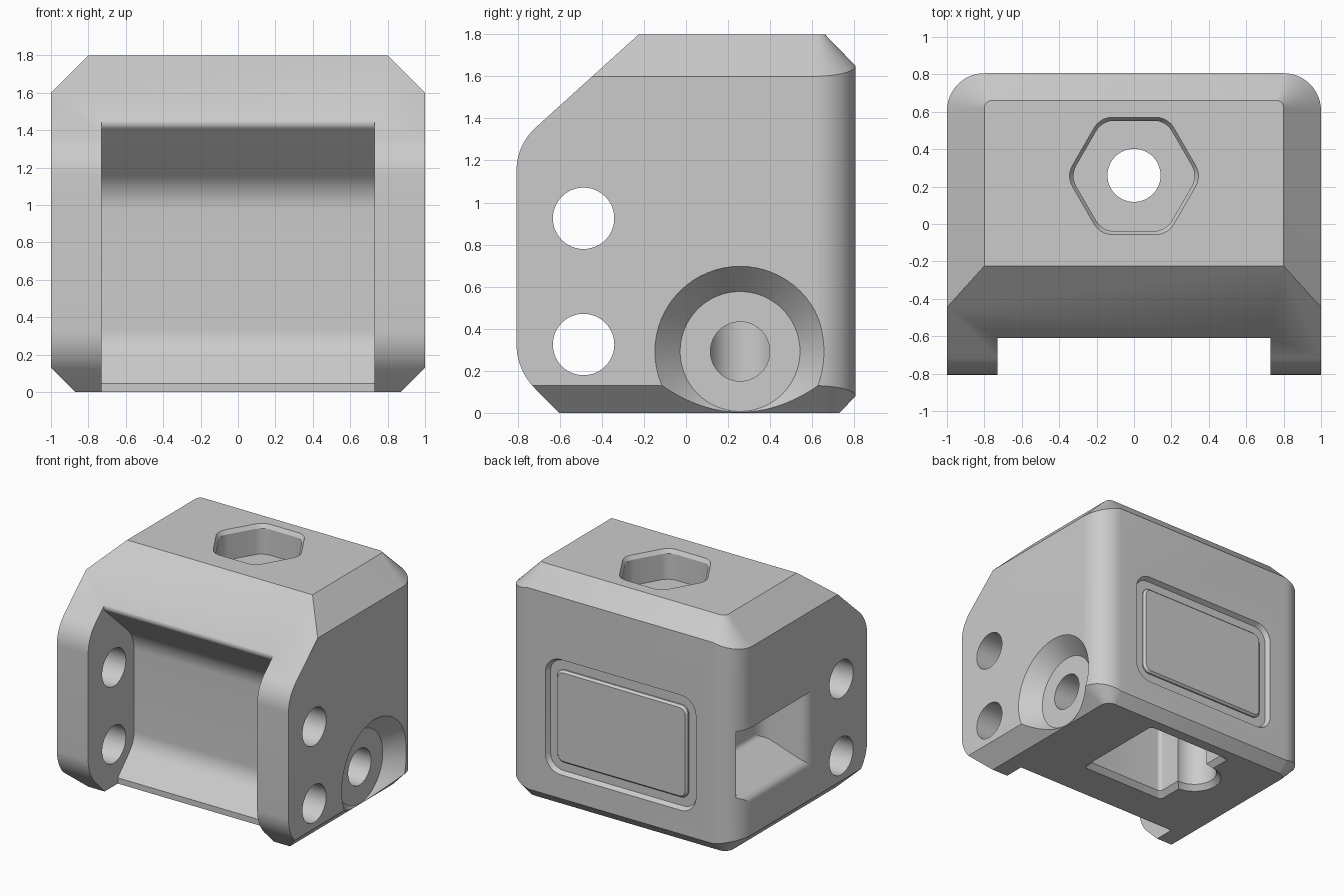
import bpy, bmesh, math
from mathutils import Vector

if "Cube" in bpy.data.objects:
    bpy.data.objects.remove(bpy.data.objects["Cube"])

grey = bpy.data.materials.new("plain grey")
grey.diffuse_color = (0.6, 0.6, 0.6, 1)
grey.use_nodes = True
grey.node_tree.nodes["Principled BSDF"].inputs["Base Color"].default_value = grey.diffuse_color


def loft(name, rings):
    """Closed solid through rings of equal point count."""
    bm = bmesh.new()
    vs = [[bm.verts.new(p) for p in r] for r in rings]
    n = len(vs[0])
    for a, b in zip(vs, vs[1:]):
        for i in range(n):
            j = (i + 1) % n
            bm.faces.new((a[i], a[j], b[j], b[i]))
    bm.faces.new(vs[0][::-1])
    bm.faces.new(vs[-1])
    bmesh.ops.recalc_face_normals(bm, faces=bm.faces)
    me = bpy.data.meshes.new(name)
    bm.to_mesh(me)
    bm.free()
    me.materials.append(grey)
    ob = bpy.data.objects.new(name, me)
    bpy.context.collection.objects.link(ob)
    return ob


def place(pts, axis, d):
    """Put a 2D outline at distance d along an axis."""
    if axis == 'X':
        return [(d, u, v) for u, v in pts]
    if axis == 'Y':
        return [(u, d, v) for u, v in pts]
    return [(u, v, d) for u, v in pts]


def prism(name, pts, axis, a, b):
    return loft(name, [place(pts, axis, a), place(pts, axis, b)])


def rounded(corners, steps=8):
    """Outline from (u, v, radius) corners."""
    out, n = [], len(corners)
    for i, (u, v, r) in enumerate(corners):
        p = Vector((u, v))
        if r == 0:
            out.append((u, v))
            continue
        d1 = (Vector(corners[i - 1][:2]) - p).normalized()
        d2 = (Vector(corners[(i + 1) % n][:2]) - p).normalized()
        half = d1.angle(d2) / 2
        c = p + (d1 + d2).normalized() * (r / math.sin(half))
        t = r / math.tan(half)
        s, e = p + d1 * t - c, p + d2 * t - c
        sweep = s.angle_signed(e)
        for k in range(steps + 1):
            w = -sweep * k / steps
            out.append((c.x + s.x * math.cos(w) - s.y * math.sin(w),
                        c.y + s.x * math.sin(w) + s.y * math.cos(w)))
    return out


def circle(u, v, r, n=48):
    return [(u + r * math.cos(2 * math.pi * i / n),
             v + r * math.sin(2 * math.pi * i / n)) for i in range(n)]


def rect(u0, u1, v0, v1, r):
    return rounded([(u0, v0, r), (u1, v0, r), (u1, v1, r), (u0, v1, r)])


def combine(target, tool, op='DIFFERENCE'):
    mod = target.modifiers.new("cut", 'BOOLEAN')
    mod.operation, mod.solver, mod.object = op, 'EXACT', tool
    bpy.context.view_layer.objects.active = target
    bpy.ops.object.modifier_apply(modifier=mod.name)
    bpy.data.objects.remove(tool)


def body_ring(w, back, r, z_side, z_back, n=12):
    """Horizontal outline with rounded rear corners."""
    pts = [(-w, -1, z_side), (w, -1, z_side)]
    arc = []
    for k in range(n + 1):
        a = math.pi / 2 * k / n
        z = z_side + (z_back - z_side) * (1 - math.cos(a))
        arc.append((w - r + r * math.cos(a), back - r + r * math.sin(a), z))
    return pts + arc + [(-x, y, z) for x, y, z in reversed(arc)]


# Block with chamfered top and base, trimmed to the side profile
body = loft("housing_body", [
    body_ring(0.87, 0.73, 0.07, 0, 0),
    body_ring(1, 0.806, 0.2, 0.13, 0.08),
    body_ring(1, 0.806, 0.2, 1.6, 1.65),
    body_ring(0.8, 0.66, 0.04, 1.8, 1.8)])
side = rounded([(-0.6, -0.002, 0), (-0.806, 0.204, 0.3), (-0.806, 1.274, 0.28),
                (-0.222, 1.802, 0), (1, 1.802, 0), (1, -0.002, 0)], 10)
combine(body, prism("side_trim", side, 'X', -1.2, 1.2), 'INTERSECT')

# Front recess between the two cheeks, with a softened upper lip
recess = rounded([(-1.2, 1.78, 0), (-0.3, 1.735, 0), (-0.63, 1.438, 0.04),
                  (-0.24, 1.08, 0.25), (-0.24, 0.25, 0.2), (-0.44, 0.045, 0),
                  (-0.44, -0.2, 0), (-1.2, -0.2, 0)], 10)
combine(body, prism("front_recess", recess, 'X', -0.73, 0.73))

# Cross holes through the cheeks
for z in (0.325, 0.925):
    combine(body, prism("cheek_hole", circle(-0.487, z, 0.146), 'X', -1.3, 1.3))

# Hollow base with a chamfered mouth and a round side lobe
combine(body, loft("base_cavity", [
    place(rect(-0.38, 0.38, -0.14, 0.65, 0.03), 'Z', -0.005),
    place(rect(-0.34, 0.34, -0.10, 0.61, 0.03), 'Z', 0.04),
    place(rect(-0.34, 0.34, -0.10, 0.61, 0.03), 'Z', 0.75)]))
combine(body, loft("base_lobe", [
    place(circle(-0.36, 0.27, 0.205), 'Z', -0.006),
    place(circle(-0.36, 0.27, 0.165), 'Z', 0.04),
    place(circle(-0.36, 0.27, 0.165), 'Z', 0.6)]))


# Top hexagonal pocket with bevelled rim and a bolt hole
def hexagon(apothem):
    r = apothem / math.cos(math.pi / 6)
    return rounded([(r * math.cos(math.pi * i / 3),
                     0.257 + r * math.sin(math.pi * i / 3), 0.11)
                    for i in range(6)], 5)


combine(body, loft("hex_pocket", [place(hexagon(0.295), 'Z', 1.57),
                                  place(hexagon(0.295), 'Z', 1.77),
                                  place(hexagon(0.314), 'Z', 1.801)]))
combine(body, prism("bolt_hole", circle(0, 0.26, 0.142), 'Z', 0.6, 1.7))

# Right countersink and its bolt hole
combine(body, loft("countersink", [place(circle(0.257, 0.292, 0.285, 64), 'X', 0.87),
                                   place(circle(0.257, 0.292, 0.405, 64), 'X', 1.0),
                                   place(circle(0.257, 0.292, 0.41, 64), 'X', 1.05)]))
combine(body, prism("side_hole", circle(0.257, 0.292, 0.141), 'X', 0.2, 1.1))

# Left side pocket with a sloped floor and softened front and floor edges
floor = rounded([(-1.2, 0.2, 0), (-1.0005, 0.2, 0), (-1.0005, 0.42, 0.08),
                 (-0.68, 0.62, 0.05), (-0.68, 0.97, 0), (-1.2, 0.97, 0)])
pocket = prism("left_pocket", floor, 'Y', -0.3, 0.74)
plan = rounded([(-1.2, -0.29, 0), (-1.0005, -0.29, 0), (-1.0005, -0.07, 0.09),
                (-0.68, 0.05, 0.12), (-0.68, 0.76, 0), (-1.2, 0.76, 0)])
combine(pocket, prism("pocket_plan", plan, 'Z', 0, 1.5), 'INTERSECT')
combine(body, pocket)

# Rear framed panel: a shallow rounded groove around a raised plate
combine(body, loft("panel_recess", [
    place(rect(-0.63, 0.63, 0.285, 1.145, 0.11), 'Y', 0.77),
    place(rect(-0.65, 0.65, 0.265, 1.165, 0.13), 'Y', 0.807),
    place(rect(-0.65, 0.65, 0.265, 1.165, 0.13), 'Y', 0.85)]))
panel = loft("rear_panel", [
    place(rect(-0.565, 0.565, 0.355, 1.075, 0.06), 'Y', 0.73),
    place(rect(-0.565, 0.565, 0.355, 1.075, 0.06), 'Y', 0.78),
    place(rect(-0.55, 0.55, 0.37, 1.06, 0.05), 'Y', 0.797)])

# Smooth the curves and keep hard edges crisp
for ob in (body, panel):
    bpy.ops.object.select_all(action='DESELECT')
    ob.select_set(True)
    bpy.context.view_layer.objects.active = ob
    bpy.ops.object.shade_smooth_by_angle(angle=math.radians(25))
